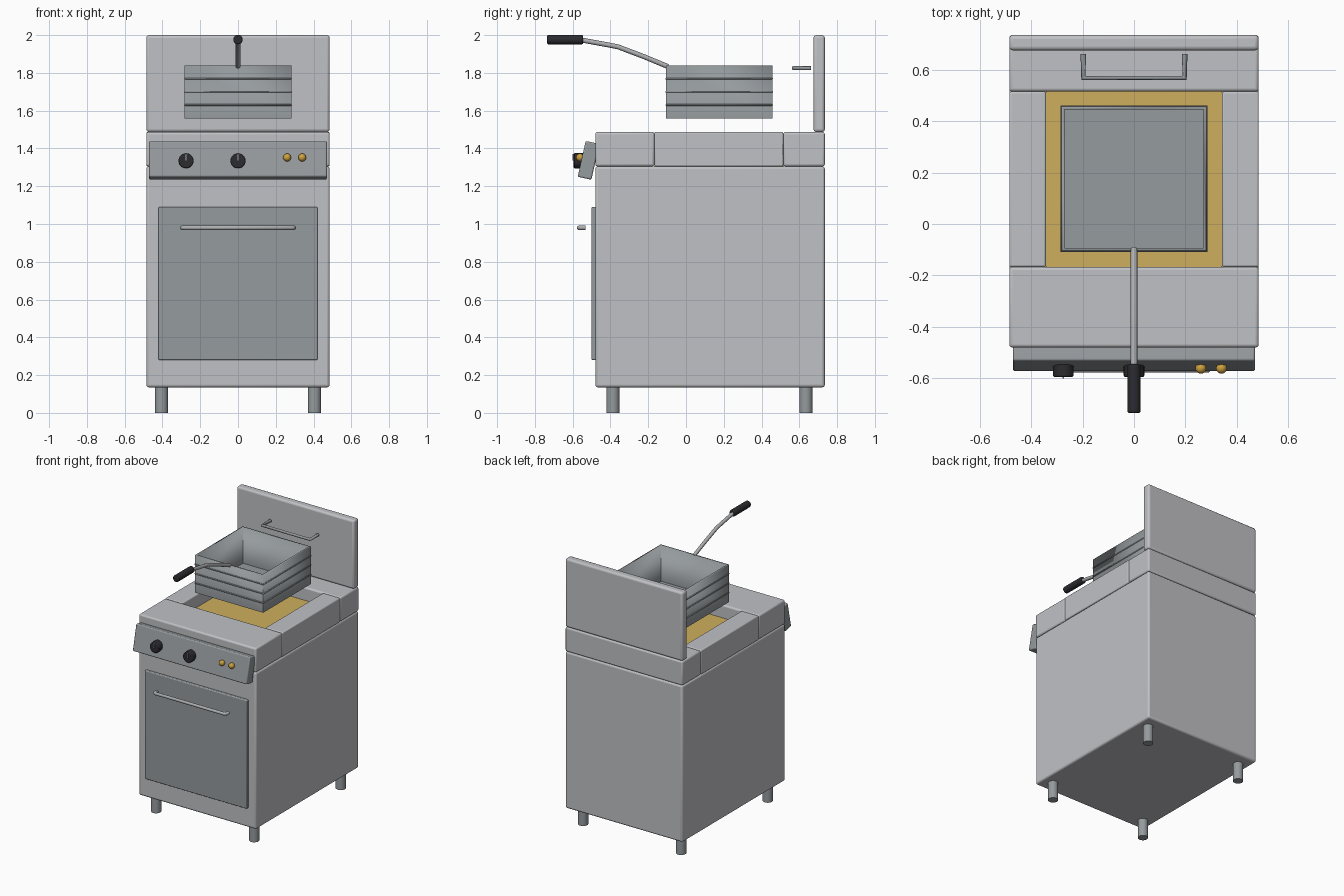
import bpy, bmesh, math
from mathutils import Matrix

cube = bpy.data.objects.get("Cube")
if cube:
    bpy.data.objects.remove(cube, do_unlink=True)


def material(name, r, g, b):
    m = bpy.data.materials.new(name)
    m.use_nodes = True
    m.diffuse_color = (r, g, b, 1)
    m.node_tree.nodes["Principled BSDF"].inputs["Base Color"].default_value = (r, g, b, 1)
    return m


steel = material("brushed steel", 0.53, 0.535, 0.56)
grey = material("dark steel", 0.30, 0.325, 0.34)
chrome = material("chrome rod", 0.42, 0.43, 0.44)
black = material("black plastic", 0.025, 0.025, 0.03)
oil_gold = material("frying oil", 0.62, 0.43, 0.11)
amber = material("amber lamp", 0.62, 0.36, 0.05)


def finish(bm, name, mat, bevel=0, segments=3):
    mesh = bpy.data.meshes.new(name)
    bm.to_mesh(mesh)
    bm.free()
    mesh.materials.append(mat)
    ob = bpy.data.objects.new(name, mesh)
    bpy.context.collection.objects.link(ob)
    if bevel:
        mod = ob.modifiers.new("soft edges", "BEVEL")
        mod.width, mod.segments = bevel, segments
    bpy.ops.object.select_all(action="DESELECT")
    ob.select_set(True)
    bpy.context.view_layer.objects.active = ob
    bpy.ops.object.shade_smooth_by_angle(angle=math.radians(40))
    return ob


def box(name, mat, x, y, z, bevel=0.0):
    """Box from (low, high) ranges on each axis."""
    bm = bmesh.new()
    bmesh.ops.create_cube(bm, size=1)
    for v in bm.verts:
        for i, (lo, hi) in enumerate((x, y, z)):
            v.co[i] = lo if v.co[i] < 0 else hi
    return finish(bm, name, mat, bevel)


def cylinder(name, mat, centre, radius, length, along_y=False, bevel=0.0, sides=24):
    bm = bmesh.new()
    bmesh.ops.create_cone(bm, cap_ends=True, segments=sides,
                          radius1=radius, radius2=radius, depth=length)
    turn = Matrix.Rotation(math.pi / 2 if along_y else 0, 4, "X")
    bm.transform(Matrix.Translation(centre) @ turn)
    ob = finish(bm, name, mat, bevel, 2)
    if bevel:
        ob.modifiers["soft edges"].limit_method = "ANGLE"
    return ob


def rod(name, mat, points, radius, closed=False):
    """Round bar swept along a path of points."""
    curve = bpy.data.curves.new(name, "CURVE")
    curve.dimensions = "3D"
    curve.bevel_depth, curve.bevel_resolution = radius, 2
    curve.use_fill_caps = True
    line = curve.splines.new("POLY")
    line.points.add(len(points) - 1)
    for p, co in zip(line.points, points):
        p.co = (*co, 1)
    line.use_cyclic_u = closed
    curve.materials.append(mat)
    ob = bpy.data.objects.new(name, curve)
    bpy.context.collection.objects.link(ob)
    return ob


W = 0.485
FRONT, BACK = -0.48, 0.735
WELL_X, WELL_FRONT, WELL_BACK = 0.342, -0.167, 0.515
BASE, SHELF, DECK = 0.135, 1.305, 1.487

# Cabinet, deck pieces around the well, and the upright back panel
box("cabinet", steel, (-W, W), (FRONT, BACK), (BASE, SHELF), 0.014)
box("front_deck", steel, (-W, W), (FRONT, WELL_FRONT), (SHELF, DECK), 0.012)
box("rear_deck", steel, (-W, W), (WELL_BACK, BACK), (SHELF, DECK), 0.012)
box("left_deck", steel, (WELL_X, W), (WELL_FRONT, WELL_BACK), (SHELF, DECK), 0.008)
box("right_deck", steel, (-W, -WELL_X), (WELL_FRONT, WELL_BACK), (SHELF, DECK), 0.008)
box("backsplash", steel, (-W, W), (0.675, BACK), (DECK, 2.0), 0.015)
box("oil", oil_gold, (-WELL_X, WELL_X), (WELL_FRONT, WELL_BACK), (SHELF - 0.01, 1.39))

# Legs
for side, sx in (("left", 1), ("right", -1)):
    for end, y in (("front", -0.387), ("rear", 0.635)):
        cylinder(f"{end}_{side}_leg", grey, (sx * 0.405, y, 0.075), 0.035, 0.15)

# Door with its pull bar
box("door", grey, (-0.422, 0.422), (-0.5, -0.475), (0.28, 1.09), 0.006)
rod("door_handle", chrome, [(-0.295, -0.533, 0.98), (-0.295, -0.557, 0.98),
                            (-0.285, -0.567, 0.98), (0.285, -0.567, 0.98),
                            (0.295, -0.557, 0.98), (0.295, -0.533, 0.98)], 0.012)

# Tilted control panel
panel = box("control_panel", grey, (-0.471, 0.471), (-0.037, 0.037), (-0.097, 0.097), 0.008)
panel.location = (0, -0.516, 1.337)
panel.rotation_euler.x = math.radians(-12.5)

# Knobs with pointer marks, and indicator lamps
for i, x in enumerate((-0.275, 0.0), 1):
    cylinder(f"knob_{i}", black, (x, -0.565, 1.335), 0.04, 0.06, True, 0.006)
    box(f"knob_pointer_{i}", chrome, (x - 0.003, x + 0.003), (-0.6, -0.592), (1.335, 1.37))
for i, x in enumerate((0.26, 0.34), 1):
    bm = bmesh.new()
    bmesh.ops.create_uvsphere(bm, u_segments=20, v_segments=12, radius=0.021)
    bm.transform(Matrix.Translation((x, -0.561, 1.352)))
    finish(bm, f"indicator_lamp_{i}", amber)

# Basket: open box with thin walls and three wire bands
BX, BY0, BY1, BZ0, BZ1 = 0.282, -0.105, 0.457, 1.558, 1.838
bm = bmesh.new()
bmesh.ops.create_cube(bm, size=1)
bm.transform(Matrix.Translation((0, (BY0 + BY1) / 2, (BZ0 + BZ1) / 2))
             @ Matrix.Diagonal((2 * BX, BY1 - BY0, BZ1 - BZ0, 1)))
top = [f for f in bm.faces if f.normal.z > 0.5]
bmesh.ops.delete(bm, geom=top, context="FACES_ONLY")
basket = finish(bm, "basket", grey)
wall = basket.modifiers.new("wall", "SOLIDIFY")
wall.thickness, wall.offset, wall.use_even_offset = 0.012, -1, True
for i, z in enumerate((1.63, 1.70, 1.77), 1):
    rod(f"basket_wire_{i}", grey, [(-BX, BY0, z), (BX, BY0, z),
                                   (BX, BY1, z), (-BX, BY1, z)], 0.005, True)

# Basket handle and grip
rod("basket_handle", chrome, [(0, -0.095, 1.833), (0, -0.22, 1.885), (0, -0.36, 1.938),
                              (0, -0.40, 1.946), (0, -0.56, 1.975)], 0.013)
cylinder("handle_grip", black, (0, -0.64, 1.976), 0.025, 0.19, True, 0.006, 16)

# Hanging bar in front of the back panel
rod("hanging_bar", grey, [(-0.197, 0.662, 1.825), (-0.197, 0.568, 1.825),
                          (0.197, 0.568, 1.825), (0.197, 0.662, 1.825)], 0.011)
